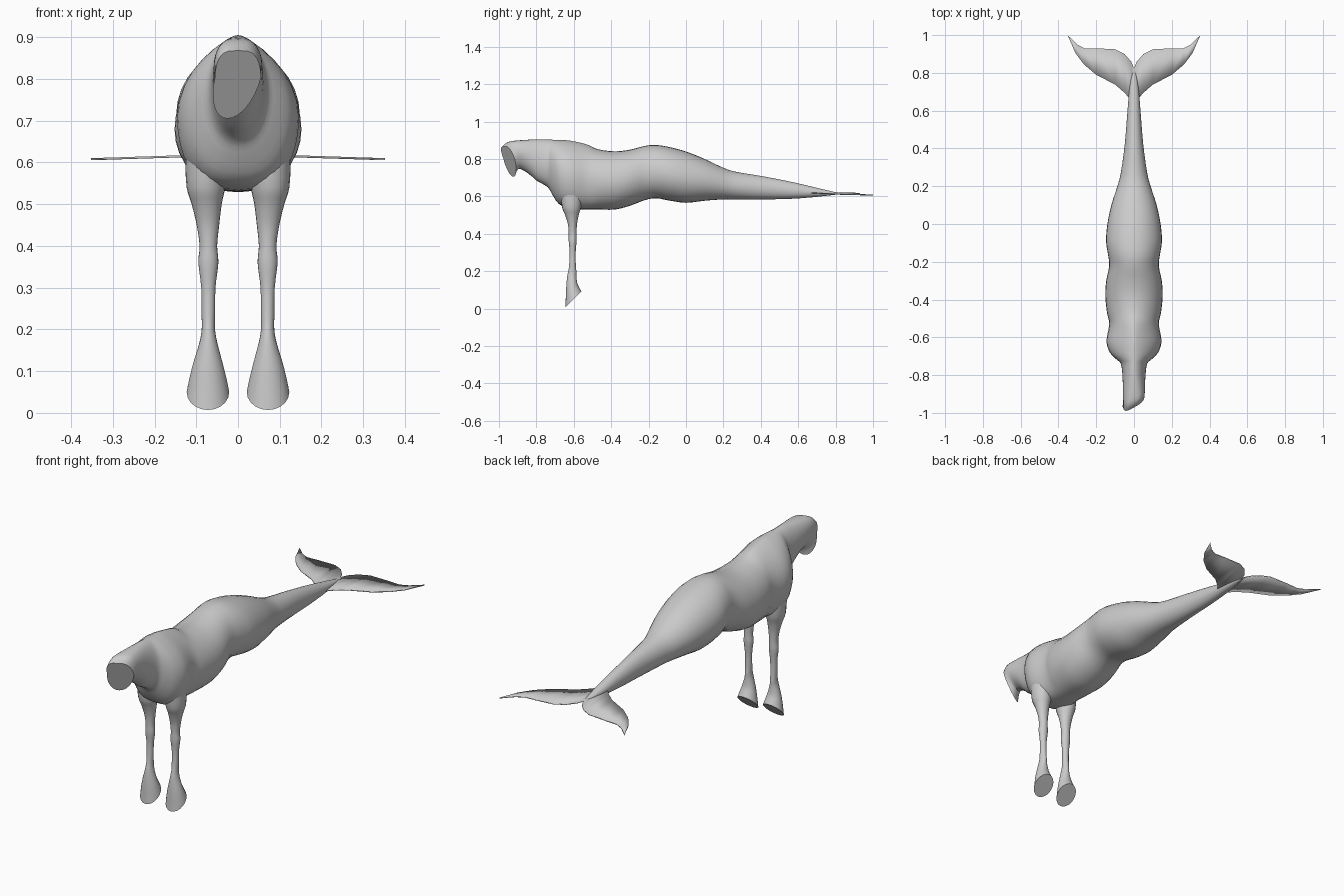
import bpy, bmesh, math
from mathutils import Vector

if "Cube" in bpy.data.objects:
    bpy.data.objects.remove(bpy.data.objects["Cube"])

grey = bpy.data.materials.new("plain grey")
grey.diffuse_color = (0.6, 0.6, 0.6, 1)
grey.use_nodes = True
grey.node_tree.nodes["Principled BSDF"].inputs["Base Color"].default_value = grey.diffuse_color


def finish(name, bm, angle=40):
    bmesh.ops.recalc_face_normals(bm, faces=bm.faces)
    me = bpy.data.meshes.new(name)
    bm.to_mesh(me)
    bm.free()
    me.materials.append(grey)
    ob = bpy.data.objects.new(name, me)
    bpy.context.collection.objects.link(ob)
    bpy.ops.object.select_all(action='DESELECT')
    ob.select_set(True)
    bpy.context.view_layer.objects.active = ob
    bpy.ops.object.shade_smooth_by_angle(angle=math.radians(angle))
    return ob


def smooth_rows(rows, steps):
    """Catmull-Rom interpolation between station rows."""
    out = []
    for i in range(len(rows) - 1):
        a, b, c, d = (rows[max(i - 1, 0)], rows[i], rows[i + 1],
                      rows[min(i + 2, len(rows) - 1)])
        for k in range(steps):
            t = k / steps
            out.append([0.5 * (2 * q + (r - p) * t + (2 * p - 5 * q + 4 * r - s) * t * t
                               + (3 * q - p - 3 * r + s) * t ** 3)
                        for p, q, r, s in zip(a, b, c, d)])
    return out + [list(rows[-1])]


def loft(name, rings):
    bm = bmesh.new()
    vs = [[bm.verts.new(p) for p in ring] for ring in rings]
    n = len(vs[0])
    for a, b in zip(vs, vs[1:]):
        for j in range(n):
            bm.faces.new((a[j], a[(j + 1) % n], b[(j + 1) % n], b[j]))
    bm.faces.new(vs[0])
    bm.faces.new(vs[-1])
    return finish(name, bm)


# Body: y, top z, bottom z, half width
body = [(-.96, .868, .705, .055), (-.935, .888, .735, .056), (-.90, .898, .745, .058),
        (-.80, .905, .685, .061), (-.74, .904, .65, .07), (-.715, .903, .61, .095),
        (-.68, .902, .56, .128), (-.62, .898, .535, .146), (-.53, .878, .53, .131),
        (-.47, .852, .53, .143), (-.38, .841, .53, .152), (-.30, .85, .55, .147),
        (-.22, .87, .58, .131), (-.16, .875, .59, .138), (-.09, .864, .578, .148),
        (0, .84, .566, .141), (.10, .80, .577, .12), (.20, .753, .584, .088),
        (.27, .731, .584, .07), (.42, .706, .584, .049), (.58, .674, .588, .036),
        (.72, .641, .600, .024), (.82, .618, .612, .006)]


def body_ring(y, top, bottom, hw, n=32):
    chest = math.exp(-((y + .6) / .13) ** 2)
    w = min(max((-.8 - y) / .16, 0), 1)          # 1 at the cut neck end
    mid = bottom + (top - bottom) * (.48 + .12 * w)
    pts = []
    for j in range(n):
        th = 2 * math.pi * j / n
        c, s = math.cos(th), math.sin(th)
        p = 1 + .5 * chest - .45 * w if s > 0 else 1 - .35 * chest
        x = hw * math.copysign(abs(c) ** p, c)
        z = mid + s * ((top - mid) if s > 0 else (mid - bottom))
        if s < 0:
            x += .025 * s * w ** 3
        pts.append((x, y + w * (.55 * x + .38 * (.865 - z) - .01), z))
    return pts


loft("body", [body_ring(*r) for r in smooth_rows(body, 3)])

# Front legs: z, centre x, half width, centre y, half depth, slant
leg = [(.05, .072, .051, -.602, .043, 1), (.08, .072, .045, -.606, .037, .8),
       (.12, .072, .035, -.611, .030, .5), (.17, .071, .021, -.611, .025, .1),
       (.20, .071, .016, -.608, .022, 0), (.23, .071, .016, -.607, .018, 0),
       (.30, .071, .017, -.606, .016, 0), (.36, .071, .024, -.606, .021, 0),
       (.40, .071, .021, -.606, .021, 0), (.45, .072, .027, -.607, .024, 0),
       (.50, .075, .036, -.610, .036, 0), (.54, .077, .046, -.612, .050, 0),
       (.61, .077, .050, -.612, .058, 0)]
for side, label in ((-1, "right"), (1, "left")):
    rings = []
    for z, cx, hw, cy, hd, slant in smooth_rows(leg, 3):
        ring = []
        for j in range(20):
            th = 2 * math.pi * j / 20
            dy = hd * math.sin(th)
            ring.append((side * (cx + hw * math.cos(th)), cy + dy, z + slant * dy))
        rings.append(ring)
    loft("front_leg_" + label, rings)

# Tail flukes: thin mirrored sheet
lead = [(0, .64), (.02, .66), (.05, .695), (.10, .738), (.20, .79), (.265, .845), (.31, .905), (.352, 1.0)]
trail = [(0, .825), (.015, .86), (.05, .90), (.10, .925), (.20, .93), (.26, .93), (.30, .95), (.352, 1.0)]
bm = bmesh.new()
for side in (-1, 1):
    a = [bm.verts.new((side * x, y, .619 - .032 * x)) for x, y in lead]
    b = [bm.verts.new((side * x, y, .619 - .032 * x)) for x, y in trail]
    for i in range(len(a) - 1):
        bm.faces.new((a[i], a[i + 1], b[i + 1], b[i]))
bmesh.ops.remove_doubles(bm, verts=bm.verts, dist=1e-5)
flukes = finish("tail_flukes", bm, 30)
sol = flukes.modifiers.new("thickness", 'SOLIDIFY')
sol.thickness = .005
sol.offset = 0
